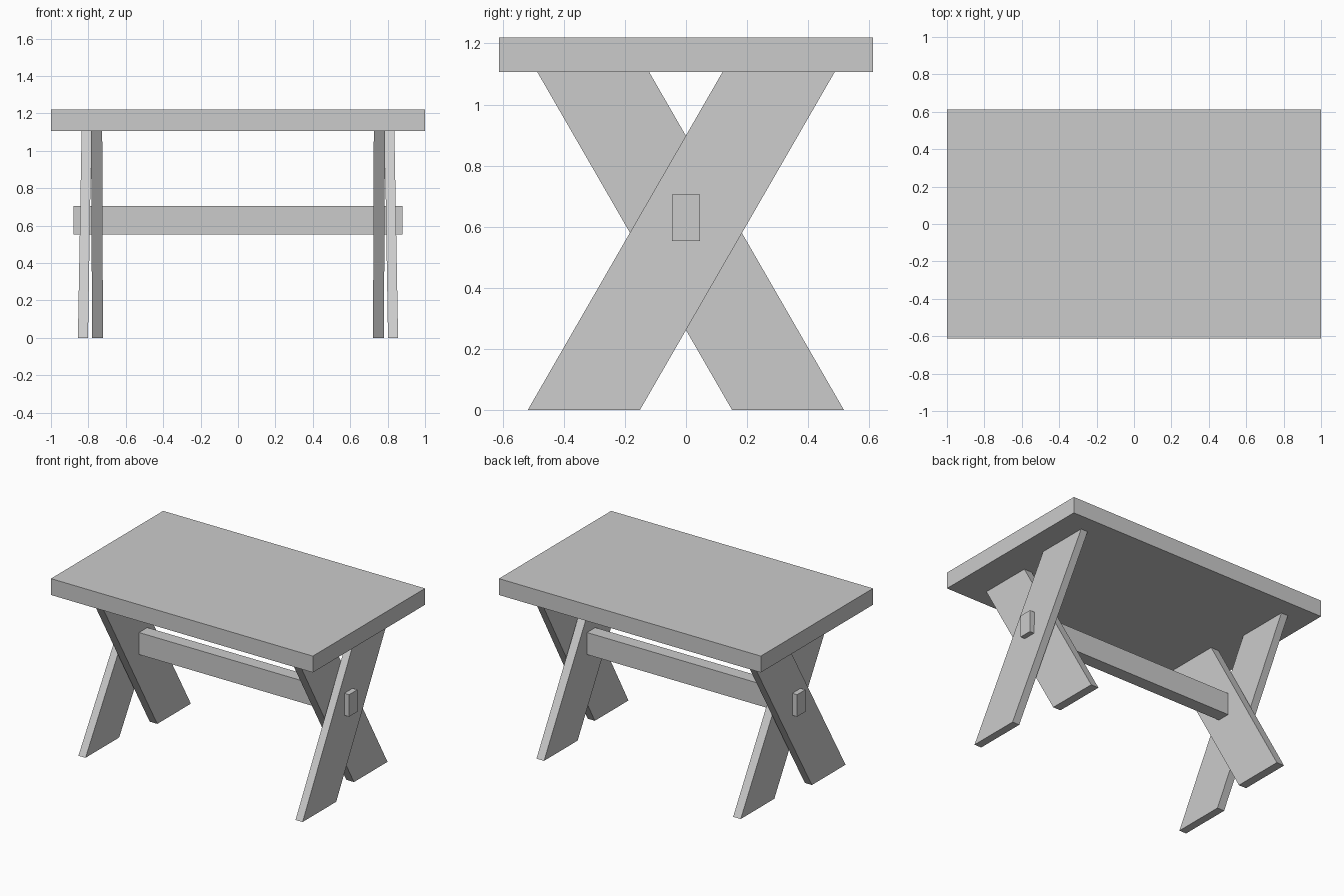
import bpy
import bmesh

cube = bpy.data.objects.get("Cube")
if cube:
    bpy.data.objects.remove(cube, do_unlink=True)

GREY = 0.6
TOP_Z, UNDERSIDE = 1.22, 1.107

# One plain grey for the whole table
grey = bpy.data.materials.new("plain_grey")
grey.use_nodes = True
grey.diffuse_color = (GREY, GREY, GREY, 1)
grey.node_tree.nodes["Principled BSDF"].inputs["Base Color"].default_value = grey.diffuse_color


def prism(name, low, high, z_low, z_high):
    """Six-sided board between two (x0, x1, y0, y1) rectangles."""
    bm = bmesh.new()
    rings = []
    for (x0, x1, y0, y1), z in ((low, z_low), (high, z_high)):
        rings.append([bm.verts.new((x, y, z))
                      for x, y in ((x0, y0), (x1, y0), (x1, y1), (x0, y1))])
    bottom, top = rings
    bm.faces.new(bottom)
    bm.faces.new(top)
    for i in range(4):
        j = (i + 1) % 4
        bm.faces.new((bottom[i], bottom[j], top[j], top[i]))
    bmesh.ops.recalc_face_normals(bm, faces=bm.faces)
    mesh = bpy.data.meshes.new(name)
    bm.to_mesh(mesh)
    bm.free()
    mesh.materials.append(grey)
    obj = bpy.data.objects.new(name, mesh)
    bpy.context.collection.objects.link(obj)
    return obj


def box(name, half_x, half_y, z_low, z_high):
    rect = (-half_x, half_x, -half_y, half_y)
    return prism(name, rect, rect, z_low, z_high)


# Table top and the stretcher through both leg pairs
box("table_top", 1, 0.612, UNDERSIDE, TOP_Z)
box("stretcher", 0.88, 0.045, 0.553, 0.705)

# Crossed legs: the outer board leans back, the inner board leans forward
for side, s in (("left", 1), ("right", -1)):
    prism("outer_leg_" + side,
          (s * 0.802, s * 0.856, -0.518, -0.151),
          (s * 0.784, s * 0.836, 0.12, 0.487), 0, UNDERSIDE)
    prism("inner_leg_" + side,
          (s * 0.722, s * 0.78, 0.151, 0.517),
          (s * 0.726, s * 0.786, -0.487, -0.121), 0, UNDERSIDE)
